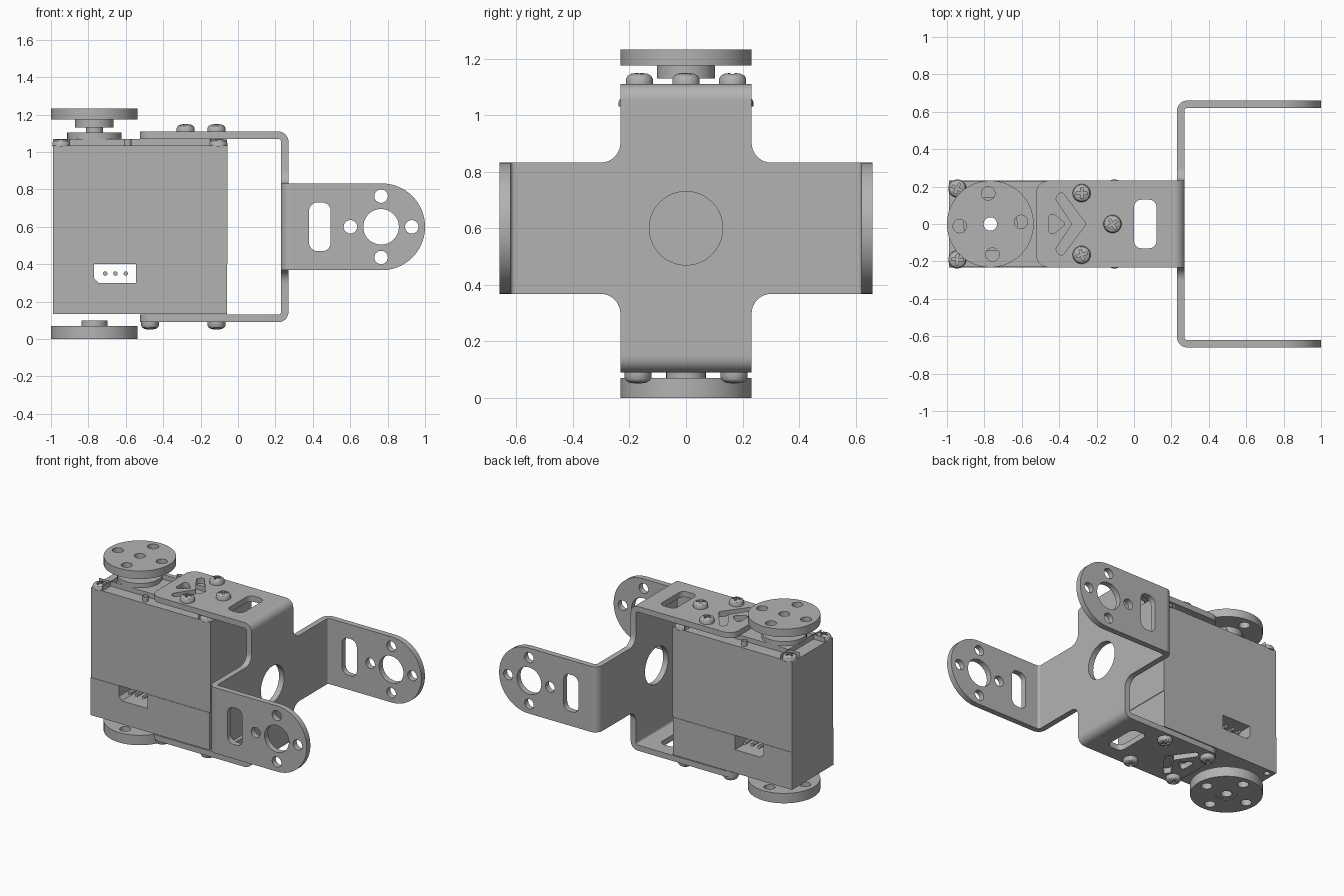
import bpy, bmesh, math
from mathutils import Vector, Matrix

if "Cube" in bpy.data.objects:
    bpy.data.objects.remove(bpy.data.objects["Cube"], do_unlink=True)

grey = bpy.data.materials.new("metal grey")
grey.use_nodes = True
grey.diffuse_color = (0.45, 0.45, 0.45, 1)
grey.node_tree.nodes["Principled BSDF"].inputs["Base Color"].default_value = grey.diffuse_color
parts = []


def add(name, mesh):
    obj = bpy.data.objects.new(name, mesh)
    bpy.context.collection.objects.link(obj)
    mesh.materials.clear()
    mesh.materials.append(grey)
    parts.append(obj)
    return obj


def circle(x, y, r, n=40):
    return [(x + r * math.cos(math.tau * i / n), y + r * math.sin(math.tau * i / n)) for i in range(n)]


def rounded(points, n=8):
    """Polygon from (x, y, corner radius) points."""
    out = []
    for i, (x, y, r) in enumerate(points):
        p = Vector((x, y))
        if r == 0:
            out.append((x, y))
            continue
        a = (Vector(points[i - 1][:2]) - p).normalized()
        b = (Vector(points[(i + 1) % len(points)][:2]) - p).normalized()
        half = a.angle(b) / 2
        c = p + (a + b).normalized() * r / math.sin(half)
        s, e = p + a * r / math.tan(half) - c, p + b * r / math.tan(half) - c
        turn = math.atan2(s.x * e.y - s.y * e.x, s.dot(e))
        for k in range(n + 1):
            q = c + Matrix.Rotation(turn * k / n, 2) @ s
            out.append((q.x, q.y))
    return out


def rect(x0, x1, y0, y1, r=0):
    return rounded([(x0, y0, r), (x1, y0, r), (x1, y1, r), (x0, y1, r)])


def prism(name, loops, plane, lo, hi):
    """Extrude an outline (first loop) with holes (other loops) across a plane."""
    cu = bpy.data.curves.new(name, 'CURVE')
    cu.dimensions, cu.fill_mode, cu.extrude = '2D', 'BOTH', (hi - lo) / 2
    for loop in loops:
        sp = cu.splines.new('POLY')
        sp.points.add(len(loop) - 1)
        for pt, (u, v) in zip(sp.points, loop):
            pt.co = (u, v, 0, 1)
        sp.use_cyclic_u = True
    tmp = bpy.data.objects.new(name, cu)
    bpy.context.collection.objects.link(tmp)
    bpy.context.view_layer.update()
    mesh = bpy.data.meshes.new_from_object(tmp.evaluated_get(bpy.context.evaluated_depsgraph_get()))
    bpy.data.objects.remove(tmp)
    bm = bmesh.new()
    bm.from_mesh(mesh)
    bmesh.ops.remove_doubles(bm, verts=bm.verts, dist=1e-5)
    for vert in bm.verts:
        u, v, w = vert.co
        w += (lo + hi) / 2
        vert.co = {'xy': (u, v, w), 'xz': (u, w, v), 'yz': (w, u, v)}[plane]
    bmesh.ops.recalc_face_normals(bm, faces=bm.faces)
    bm.to_mesh(mesh)
    bm.free()
    return add(name, mesh)


def cut(obj, cutters):
    for c in cutters:
        m = obj.modifiers.new("cut", 'BOOLEAN')
        m.object, m.solver = c, 'EXACT'
    bpy.context.view_layer.update()
    mesh = bpy.data.meshes.new_from_object(obj.evaluated_get(bpy.context.evaluated_depsgraph_get()))
    obj.modifiers.clear()
    obj.data = mesh
    for c in cutters:
        parts.remove(c)
        bpy.data.objects.remove(c)


# Main dimensions
X0, X1, H = -0.99, -0.06, 0.232      # case ends, half width
SX, BORE = -0.768, 0.036             # shaft axis and bore
T, BX, MID = 0.04, 0.27, 0.6         # sheet thickness, bracket web, mid height
TOP, BOT, ARM = 1.11, 0.09, 0.66     # bracket outer limits
BEND = 0.055
bore = circle(SX, 0, BORE)

# Lower case with connector opening
lower = prism("lower_case", [[(X0, 0.135), (X1, 0.135), (X1, 0.4), (-0.545, 0.4), (-0.545, 0.3),
                              (-0.745, 0.3), (-0.77, 0.325), (-0.77, 0.4), (X0, 0.4)]], 'xz', -H, H)
cut(lower, [prism("bore_cutter", [bore], 'xy', 0.1, 0.45)]
    + [prism("hole_cutter", [circle(-0.945, y, 0.02)], 'xy', 0.1, 0.19) for y in (-0.19, 0.19)])
for i in range(3):
    prism("connector_pin", [circle(-0.71 + 0.055 * i, 0.35, 0.012, 12)], 'xz', -0.2, 0.2)

# Upper case, then its top layer with notched corners
h = H - 0.003
prism("upper_case", [rect(X0, X1 + 0.004, -h, h), bore], 'xy', 0.4, 1.035)
N = 0.09
notched = []
for sx, sy in ((-1, -1), (1, -1), (1, 1), (-1, 1)):
    x = X0 if sx < 0 else X1
    corner = [(x, sy * (h - N), 0), (x - sx * N, sy * (h - N), 0.03), (x - sx * N, sy * h, 0)]
    notched += corner if sx * sy < 0 else corner[::-1]
# order each corner so that the outline runs counter-clockwise
notched = [notched[i * 3 + j] for i in range(4) for j in range(3)]
prism("case_top", [rounded(notched), bore] + [circle(-0.59, y, 0.02, 16) for y in (-0.19, 0.19)],
      'xy', 1.035, 1.07)

# Output shaft and horns
def horn_holes(turn):
    return [circle(SX + 0.164 * math.cos(turn + k * math.pi / 2),
                   0.164 * math.sin(turn + k * math.pi / 2), BORE, 24) for k in range(4)]

prism("shaft_boss", [circle(SX, 0, 0.145), bore], 'xy', 1.07, 1.103)
prism("shaft", [circle(SX, 0, 0.045), bore], 'xy', 1.1, 1.14)
prism("top_horn_hub", [circle(SX, 0, 0.103), bore], 'xy', 1.13, 1.176)
prism("top_horn", [circle(SX, 0, H, 64), bore] + horn_holes(0.07), 'xy', 1.175, 1.232)
prism("bottom_horn", [circle(SX, 0, H, 64), circle(SX, 0, 0.07)] + horn_holes(0), 'xy', 0, 0.07)
prism("bottom_horn_hub", [circle(SX, 0, 0.07), bore], 'xy', 0.004, 0.1)

# Bracket web: a cross with filleted inner corners and a round window
web = []
for sy, sz in ((1, -1), (1, 1), (-1, 1), (-1, -1)):
    e, s = ARM - BEND, (TOP - BOT) / 2 - BEND
    corner = [(sy * H, MID + sz * s, 0), (sy * H, MID + sz * H, 0.07), (sy * e, MID + sz * H, 0)]
    web += corner if sy * sz < 0 else corner[::-1]
prism("bracket_web", [rounded(web), circle(0, MID, 0.13, 48)], 'yz', BX - T, BX)


def bend(side, outer):
    """Quarter ring joining the web to a flange on the given side."""
    c = Vector((BX - BEND, outer - side * BEND))
    ring = [(r, a) for r, seq in ((BEND, range(9)), (BEND - T, range(8, -1, -1))) for a in seq]
    return [(c.x + r * math.cos(a * math.pi / 16), c.y + side * r * math.sin(a * math.pi / 16))
            for r, a in ring]


def bend_out(side):
    """Same ring turned to lead away in +x."""
    return [(2 * BX - T - x, y) for x, y in bend(side, side * ARM)]


# Flanges gripping the case, above and below
chevron = rounded([(-0.255, 0, 0.02), (-0.39, 0.18, 0.02), (-0.42, 0.135, 0.02),
                   (-0.33, 0, 0.01), (-0.42, -0.135, 0.02), (-0.39, -0.18, 0.02)])
arrow = rounded([(-0.365, 0, 0.015), (-0.455, 0.075, 0.02), (-0.455, -0.075, 0.02)])
flange = rounded([(-0.525, -H, 0.07), (BX - BEND, -H, 0), (BX - BEND, H, 0), (-0.525, H, 0.07)])
for name, side, z in (("top", 1, TOP), ("bottom", -1, BOT)):
    prism(name + "_bend", [bend(side, z)], 'xz', -H, H)
    prism(name + "_flange", [flange, chevron, arrow, rect(0, 0.12, -0.13, 0.13, 0.04)], 'xy',
          min(z, z - side * T), max(z, z - side * T))

# Forward arms with round ends
R = H - 0.0005
arm = rounded([(BX - T + BEND, MID - H, 0), (1, MID - H, R), (1, MID + H, R), (BX - T + BEND, MID + H, 0)], 24)
holes = [circle(0.765 + dx, MID + dz, 0.036, 24)
         for dx, dz in ((0.164, 0), (-0.164, 0), (0, 0.164), (0, -0.164))]
for name, side in (("left", 1), ("right", -1)):
    y = side * ARM
    prism(name + "_arm_bend", [bend_out(side)], 'xy', MID - H, MID + H)
    prism(name + "_arm", [arm, circle(0.765, MID, 0.095, 48), rect(0.38, 0.495, 0.47, 0.73, 0.045)] + holes,
          'xz', min(y, y - side * T), max(y, y - side * T))

# Cross-head screw, built once and reused
bm = bmesh.new()
profile = [(0, 0), (0.048, 0), (0.048, 0.018), (0.042, 0.029), (0.028, 0.037), (0, 0.04)]
vs = [bm.verts.new((r, 0, z)) for r, z in profile]
es = [bm.edges.new(p) for p in zip(vs, vs[1:])]
bmesh.ops.spin(bm, geom=vs + es, cent=(0, 0, 0), axis=(0, 0, 1), angle=math.tau, steps=32)
bmesh.ops.remove_doubles(bm, verts=bm.verts, dist=1e-5)
bmesh.ops.recalc_face_normals(bm, faces=bm.faces)
mesh = bpy.data.meshes.new("screw")
bm.to_mesh(mesh)
bm.free()
master = add("screw", mesh)
cut(master, [prism("slot_cutter", [rect(-a, a, -b, b)], 'xy', 0.02, 0.06)
             for a, b in ((0.03, 0.007), (0.007, 0.03))])
spots = [(-0.28, 0.165, TOP, 1), (-0.28, -0.165, TOP, 1), (-0.115, 0, TOP, 1)]
for y in (-1, 1):
    spots += [(x, 0.17 * y, BOT, -1) for x in (-0.115, -0.47)]
    spots += [(x, 0.19 * y, 1.03, 1) for x in (-0.945, -0.105)]
for i, (x, y, z, side) in enumerate(spots):
    screw = master if i == 0 else add("screw", master.data)
    screw.location = (x, y, z)
    screw.rotation_euler = (0 if side > 0 else math.pi, 0, 0.3 * i)

# Smooth the round surfaces, keep the edges
for obj in bpy.context.view_layer.objects:
    obj.select_set(obj in parts)
bpy.context.view_layer.objects.active = parts[0]
bpy.ops.object.shade_smooth_by_angle(angle=math.radians(30))
